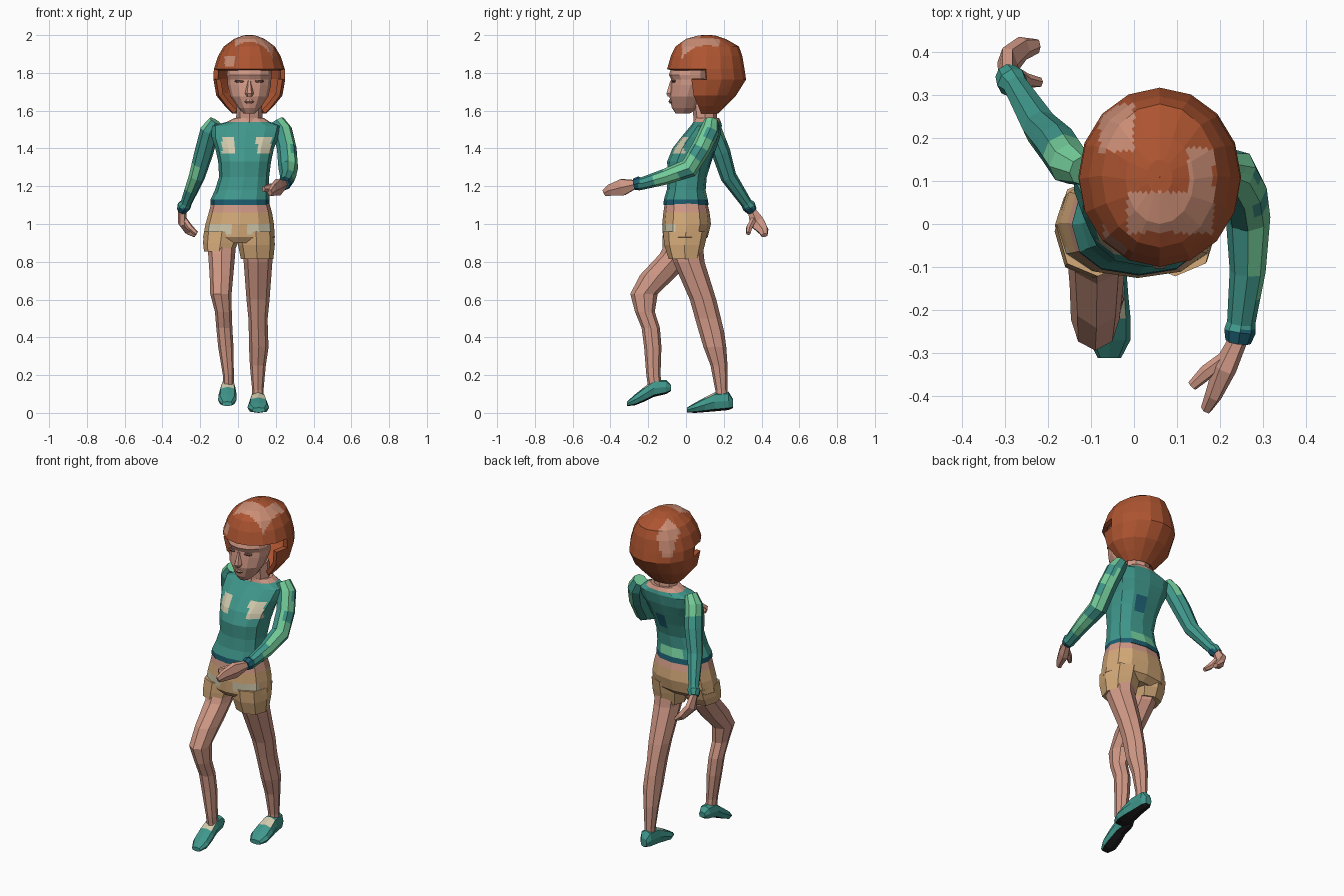
import bpy, bmesh, math
from mathutils import Vector

COLOURS = {
    "auburn": (0.42, 0.09, 0.03), "hair_shine": (0.60, 0.27, 0.18),
    "skin": (0.64, 0.32, 0.24), "skin_shadow": (0.27, 0.12, 0.09),
    "teal": (0.05, 0.31, 0.26), "mint": (0.17, 0.60, 0.32),
    "deep_teal": (0.012, 0.11, 0.16), "cream": (0.64, 0.59, 0.42),
    "khaki": (0.66, 0.40, 0.19), "sole_black": (0.012, 0.012, 0.014)}
MATS = {}
for key, rgb in COLOURS.items():
    MATS[key] = bpy.data.materials.new(key)
    MATS[key].diffuse_color = (*rgb, 1)


def surface(name, rings, rule, cuts=0, keep=None, caps=True):
    """Bridge rings of points, colour each face by rule(centre, normal)."""
    bm = bmesh.new()
    vs = [[bm.verts.new(p) for p in ring] for ring in rings]
    n = len(rings[0])
    for a, b in zip(vs, vs[1:]):
        for j in range(n):
            quad = (a[j], a[(j + 1) % n], b[(j + 1) % n], b[j])
            if keep is None or keep(sum((v.co for v in quad), Vector()) / 4):
                bm.faces.new(quad)
    if cuts:
        bmesh.ops.subdivide_edges(bm, edges=bm.edges[:], cuts=cuts, use_grid_fill=True)
    if caps:
        bmesh.ops.holes_fill(bm, edges=[e for e in bm.edges if e.is_boundary], sides=0)
    bmesh.ops.delete(bm, geom=[v for v in bm.verts if not v.link_faces], context='VERTS')
    bmesh.ops.recalc_face_normals(bm, faces=bm.faces[:])
    bm.normal_update()
    me = bpy.data.meshes.new(name)
    slots = []
    for f in bm.faces:
        c = rule if isinstance(rule, str) else rule(f.calc_center_median(), f.normal)
        if c not in slots:
            slots.append(c)
            me.materials.append(MATS[c])
        f.material_index = slots.index(c)
    bm.to_mesh(me)
    bm.free()
    ob = bpy.data.objects.new(name, me)
    bpy.context.collection.objects.link(ob)
    return ob


def loft(name, rows, rule, sides=8, axis='z', square=1.0, **kw):
    """Rows give (position, x min, x max, other min, other max) along an axis."""
    rings = []
    for t, x0, x1, w0, w1 in rows:
        ring = []
        for k in range(sides):
            c, s = math.cos(math.tau * k / sides), math.sin(math.tau * k / sides)
            c, s = (math.copysign(abs(q) ** square, q) if abs(q) > 1e-6 else 0 for q in (c, s))
            x, w = (x0 + x1) / 2 + c * (x1 - x0) / 2, (w0 + w1) / 2 + s * (w1 - w0) / 2
            ring.append((x, w, t) if axis == 'z' else (x, t, w))
        rings.append(ring)
    return surface(name, rings, rule, **kw)


def limb(name, pts, rule, sides=8, **kw):
    """Tube along points (x, y, z, side radius, depth radius)."""
    rings = []
    for i, p in enumerate(pts):
        a, b = Vector(pts[max(i - 1, 0)][:3]), Vector(pts[min(i + 1, len(pts) - 1)][:3])
        d = (b - a).normalized()
        u = (Vector((1, 0, 0)) - d * d.x).normalized()
        v = d.cross(u)
        rings.append([Vector(p[:3]) + u * p[3] * math.cos(math.tau * k / sides)
                      + v * p[-1] * math.sin(math.tau * k / sides) for k in range(sides)])
    return surface(name, rings, rule, **kw)


# Bobbed hair with an open face and painted shine patches
def hair_rule(c, n):
    x, y, z = c
    shine = z > 1.8 and ((-.015 < x < .185 and -.02 < y < .075)
                         or (.125 < x < .185 and .07 < y < .175)
                         or (-.08 < x < 0 and .17 < y < .28)
                         or (-.07 < x < -.02 and y < 0 and 1.83 < z < 1.89))
    return "hair_shine" if shine else "auburn"


hair = loft("hair", [
    (2.0, .059, .061, .109, .111), (1.999, .03, .09, .07, .15), (1.98, -.02, .14, .0, .21),
    (1.94, -.075, .195, -.055, .28), (1.89, -.105, .225, -.08, .298),
    (1.82, -.128, .248, -.1, .31), (1.765, -.13, .25, -.1, .318),
    (1.68, -.115, .235, -.06, .265), (1.625, -.07, .19, 0, .21), (1.585, -.03, .15, .04, .17)],
    hair_rule, sides=16, cuts=4, caps=False, keep=lambda c: c.z > 1.82 or c.y > .07)
thick = hair.modifiers.new("thickness", 'SOLIDIFY')
thick.thickness, thick.offset = .025, -1

# Head, neck and face
loft("head", [(1.585, .03, .09, -.055, .02), (1.615, .0, .12, -.075, .07),
              (1.675, -.04, .16, -.088, .1), (1.735, -.055, .175, -.082, .13),
              (1.765, -.056, .176, -.078, .13), (1.79, -.06, .18, -.09, .13),
              (1.85, -.05, .17, -.07, .13)], "skin", sides=12)
loft("neck", [(1.5, -.015, .135, .035, .17), (1.56, -.01, .13, .04, .165),
              (1.65, -.005, .125, .03, .16)], "skin")
loft("nose", [(1.675, .045, .075, -.1, -.06), (1.69, .037, .083, -.107, -.06),
              (1.76, .05, .07, -.085, -.05)], "skin", sides=6)
loft("lips", [(1.638, .045, .075, -.086, -.06), (1.648, .032, .088, -.092, -.05),
              (1.66, .045, .075, -.09, -.06)],
     lambda c, n: "skin_shadow" if n.z < -.2 else "skin", cuts=1)
for side, s in (("right", -1), ("left", 1)):
    cx = .06 + s * .05
    loft(side + "_eye", [(1.75, cx - .02, cx + .02, -.076, -.05),
                         (1.756, cx - .028, cx + .028, -.078, -.05),
                         (1.763, cx - .02, cx + .02, -.076, -.05)], "skin_shadow")


# Sweater body with chest patches, mint back hem and dark trim
def sweater_rule(c, n):
    x, y, z = c
    if z > 1.54:
        return "skin"
    if z < 1.13:
        return "deep_teal"
    if y < .05 and 1.375 < z < 1.455 and (-.085 < x < -.015 or .1 < x < .175):
        return "cream"
    if y > .07 and z < 1.185 and -.05 < x < .1:
        return "mint"
    if y > .1 and 1.3 < z < 1.38 and .03 < x < .1:
        return "deep_teal"
    return "teal"


loft("sweater", [(1.1, -.145, .167, -.12, .12), (1.13, -.145, .167, -.117, .115),
                 (1.18, -.122, .165, -.102, .104), (1.25, -.1, .165, -.095, .11),
                 (1.33, -.105, .175, -.1, .135), (1.4, -.12, .19, -.072, .16),
                 (1.46, -.14, .215, -.025, .18), (1.52, -.14, .23, .025, .19),
                 (1.54, -.06, .17, .04, .185), (1.56, -.02, .14, .045, .175)],
     sweater_rule, sides=12, square=.85, cuts=4)


# Sleeves: mint shoulders and elbow patches, dark cuffs
def right_sleeve(c, n):
    if c.z < 1.1:
        return "deep_teal" if c.z < 1.085 else "teal"
    if (c.z > 1.47 and n.z > .2) or (1.18 < c.z < 1.31 and n.y < -.2 and n.x < .3):
        return "mint"
    return "teal"


def left_sleeve(c, n):
    if c.y < -.25:
        return "deep_teal"
    if c.z > 1.49 and n.z > .2:
        return "mint"
    if n.x > .3 and (1.4 < c.z < 1.46 or 1.28 < c.z < 1.36 or -.15 < c.y < -.05):
        return "mint"
    return "teal"


limb("right_sleeve", [(-.12, .125, 1.545, .035), (-.15, .14, 1.495, .05), (-.18, .185, 1.38, .05),
                      (-.218, .225, 1.25, .043), (-.275, .32, 1.11, .03),
                      (-.285, .332, 1.095, .037), (-.297, .35, 1.07, .028)], right_sleeve, cuts=1)
limb("left_sleeve", [(.205, .135, 1.545, .04), (.235, .125, 1.495, .052), (.258, .08, 1.4, .052),
                     (.266, .015, 1.295, .052), (.265, -.11, 1.25, .042), (.25, -.23, 1.215, .033),
                     (.247, -.25, 1.215, .037), (.243, -.275, 1.21, .03)], left_sleeve, cuts=1)

# Hands
limb("right_hand", [(-.295, .345, 1.08, .022), (-.295, .375, 1.01, .024, .045),
                    (-.26, .41, .965, .024, .03), (-.225, .415, .94, .012, .018)], "skin", 6)
limb("right_thumb", [(-.29, .36, 1.03, .016), (-.255, .335, .98, .018),
                     (-.22, .33, .95, .012)], "skin", 6)
limb("left_hand", [(.243, -.27, 1.21, .022, .026), (.212, -.335, 1.195, .028, .05),
                   (.185, -.4, 1.18, .02, .035), (.168, -.432, 1.165, .013, .02)], "skin", 6)
limb("left_thumb", [(.215, -.31, 1.2, .016, .02), (.17, -.345, 1.19, .018, .025),
                    (.135, -.378, 1.185, .012, .016)], "skin", 6)


# Shorts with a bare waist band and pale front pockets
def shorts_rule(c, n):
    if c.z > 1.06:
        return "skin"
    if .945 < c.z < .995 and c.y < -.05 and (c.x < -.03 or c.x > .05):
        return "cream"
    return "khaki"


loft("shorts_hips", [(.9, -.15, .16, -.1, .08), (.93, -.185, .195, -.122, .115),
                     (1.0, -.172, .19, -.126, .132), (1.06, -.155, .18, -.12, .125),
                     (1.115, -.14, .165, -.112, .112)], shorts_rule, sides=12, square=.85, cuts=4)
loft("right_shorts_leg", [(.855, -.18, -.02, -.125, .06), (.9, -.185, 0, -.125, .09),
                          (.96, -.18, .01, -.122, .11)], "khaki", square=.85)
loft("left_shorts_leg", [(.815, .015, .187, -.092, .08), (.89, .0, .195, -.115, .1),
                         (.96, .0, .192, -.122, .115)], "khaki", square=.85)

# Legs: right one bent forward, left one trailing
loft("right_leg", [(.9, -.16, -.01, -.11, .06), (.84, -.158, -.015, -.14, .045),
                   (.73, -.15, -.025, -.243, -.045), (.63, -.147, -.034, -.295, -.15),
                   (.535, -.122, -.033, -.27, -.165), (.45, -.115, -.03, -.235, -.138),
                   (.35, -.105, -.024, -.222, -.13), (.2, -.08, -.022, -.21, -.135),
                   (.13, -.08, -.022, -.2, -.125)], "skin")
loft("left_leg", [(.88, .025, .18, -.09, .09), (.8, .03, .182, -.068, .098),
                  (.6, .045, .167, .02, .16), (.5, .055, .157, .048, .185),
                  (.43, .057, .158, .068, .202), (.35, .058, .162, .092, .213),
                  (.25, .063, .147, .13, .22), (.12, .075, .135, .155, .22),
                  (.07, .075, .135, .155, .22)], "skin")


# Slip-on shoes with dark soles and pale insteps
def shoe_rule(low, high):
    def rule(c, n):
        if n.z < -.55:
            return "sole_black"
        return "cream" if n.z > .4 and low < c.y < high else "teal"
    return rule


loft("right_shoe", [(-.08, -.07, -.03, .115, .148), (-.105, -.085, -.018, .1, .175),
                    (-.17, -.092, -.013, .085, .175), (-.22, -.102, -.008, .06, .138),
                    (-.27, -.106, -.008, .04, .098), (-.312, -.085, -.03, .036, .06)],
     shoe_rule(-.22, -.17), axis='y', square=.75)
loft("left_shoe", [(.248, .085, .125, .025, .075), (.225, .07, .142, .015, .112),
                   (.15, .063, .15, .008, .108), (.1, .055, .16, .004, .082),
                   (.05, .05, .165, 0, .055), (.005, .075, .145, .002, .028)],
     shoe_rule(.1, .15), axis='y', square=.75)
